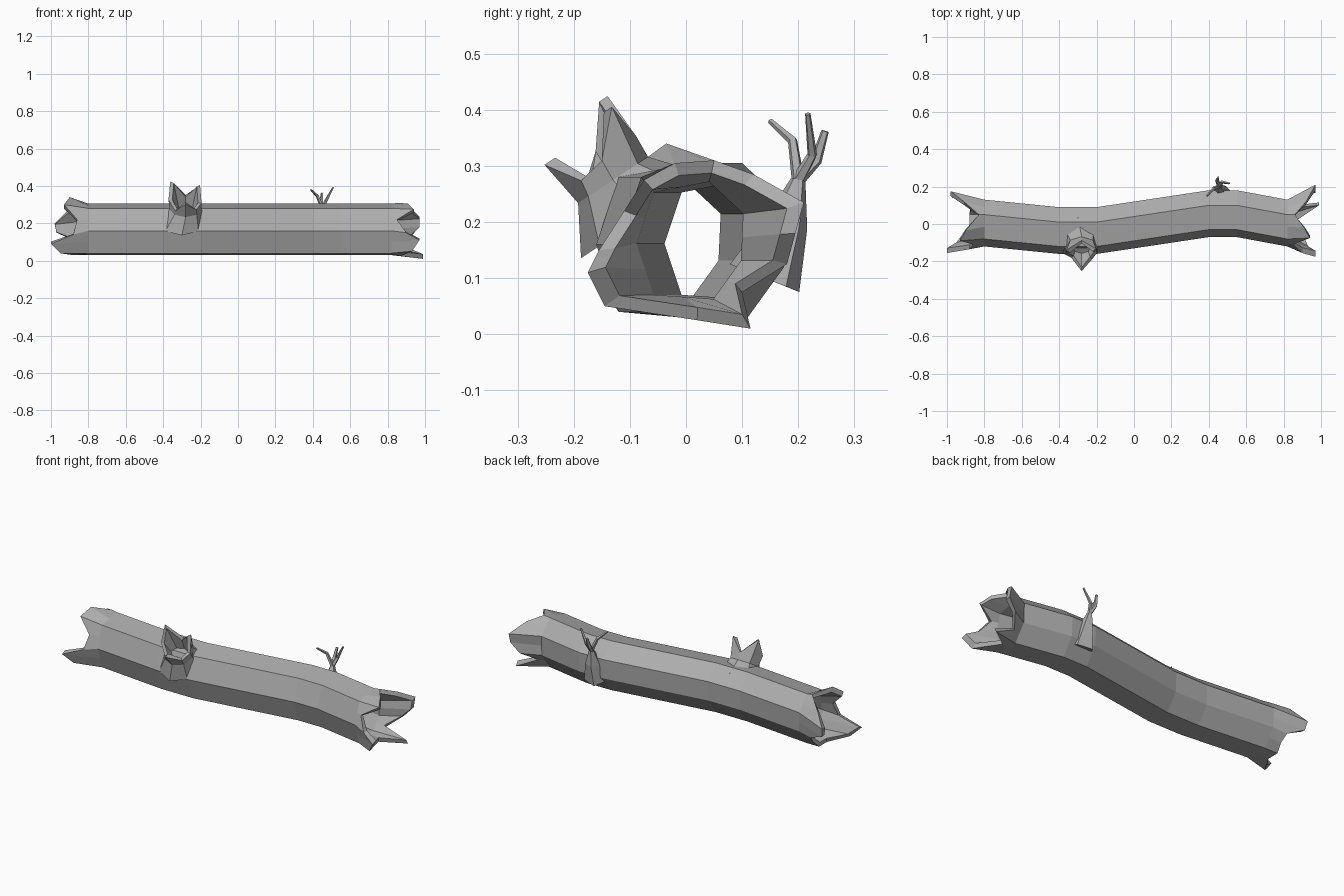
import bpy, bmesh, math
from mathutils import Vector

old = bpy.data.objects.get("Cube")
if old:
    bpy.data.objects.remove(old, do_unlink=True)

bark = bpy.data.materials.new("grey_bark")
bark.use_nodes = True
GREY = (0.42, 0.42, 0.42, 1)
bark.diffuse_color = GREY
bark.node_tree.nodes["Principled BSDF"].inputs["Base Color"].default_value = GREY


def skin(name, rings, closed=False, caps=(True, True)):
    """Join equal-length rings of points with faces; closed joins last to first."""
    bm = bmesh.new()
    loops = [[bm.verts.new(p) for p in ring] for ring in rings]
    pairs = list(zip(loops, loops[1:]))
    if closed:
        pairs.append((loops[-1], loops[0]))
    for a, b in pairs:
        for i in range(len(a)):
            j = (i + 1) % len(a)
            bm.faces.new((a[i], a[j], b[j], b[i]))
    if not closed:
        for loop, cap in zip((loops[0], loops[-1]), caps):
            if cap:
                bm.faces.new(loop)
    bmesh.ops.recalc_face_normals(bm, faces=bm.faces)
    mesh = bpy.data.meshes.new(name)
    bm.to_mesh(mesh)
    bm.free()
    mesh.materials.append(bark)
    obj = bpy.data.objects.new(name, mesh)
    bpy.context.collection.objects.link(obj)
    return obj


def shrink(ring, factor):
    """Pull a ring of points toward the log's axis, keeping x."""
    n = len(ring)
    cy = sum(p[1] for p in ring) / n
    cz = sum(p[2] for p in ring) / n
    return [(x, cy + (y - cy) * factor, cz + (z - cz) * factor) for x, y, z in ring]


# Log cross-section: seven corners with a midpoint on every side
corners = [(-.12, .16), (-.08, .28), (.05, .305), (.13, .23),
           (.125, .12), (.06, .03), (-.08, .04)]
section = []
for i, (y, z) in enumerate(corners):
    ny, nz = corners[(i + 1) % len(corners)]
    section += [(y, z), ((y + ny) / 2, (z + nz) / 2)]

# Splintered rims, starting at the front corner and going over the top
right_rim = [(-.88, -.135, .14), (-.86, -.11, .22), (-.93, -.09, .3), (-.9, -.035, .34),
             (-.83, .05, .31), (-.91, .12, .27), (-.98, .175, .2), (-.97, .165, .15),
             (-.88, .135, .11), (-.87, .1, .07), (-.88, .06, .03), (-.88, -.01, .03),
             (-.95, -.12, .04), (-1, -.155, .09)]
left_rim = [(.9, -.155, .15), (.85, -.11, .22), (.94, -.075, .275), (.91, -.02, .305),
            (.86, .05, .31), (.92, .12, .285), (.97, .21, .235), (.97, .195, .18),
            (.92, .18, .125), (.86, .1, .075), (.99, .115, .01), (.87, .02, .025),
            (.93, -.145, .05), (.97, -.175, .11)]

# Hollow log: outer skin along the bent path, then back through the bore
path = [(-.8, 0), (-.4, -.04), (-.2, -.04), (.4, .05), (.55, .05), (.82, 0)]
body = [[(x, y + bend, z) for y, z in section] for x, bend in path]
outer = [right_rim] + body + [left_rim]
inner = ([shrink(right_rim, .84)] + [shrink(r, .76) for r in body]
         + [shrink(left_rim, .84)])
skin("hollow_log", outer + inner[::-1], closed=True)


# Broken hollow stub on the front upper side
axis = Vector((0, -.55, .83))
across = Vector((1, 0, 0))
upward = Vector((0, .83, .55))


def stub_ring(center, rx, ry, lift=None, flare=0):
    ring = []
    for i in range(8):
        a = math.tau * i / 8
        rise = lift[i] if lift else 0
        grow = 1 + flare * rise
        ring.append(Vector(center) + axis * rise
                    + across * rx * grow * math.cos(a) + upward * ry * grow * math.sin(a))
    return ring


splinters = [0, .07, .0, .09, .02, -.02, .05, -.01]
mouth = (-.28, -.15, .31)
skin("broken_stub", [
    stub_ring((-.3, -.075, .21), .125, .135),
    stub_ring((-.28, -.13, .275), .085, .075),
    stub_ring(mouth, .085, .075, splinters, 4),
    stub_ring(mouth, .066, .056, splinters, 4),
    stub_ring((-.28, -.12, .26), .05, .045),
])


# Thin forked twig on the back
def limb(name, points, radii, sides=5):
    pts = [Vector(p) for p in points]
    rings = []
    for i, p in enumerate(pts):
        d = (pts[min(i + 1, len(pts) - 1)] - pts[max(i - 1, 0)]).normalized()
        u = d.cross(Vector((0, 1, 0))).normalized()
        v = d.cross(u)
        rings.append([p + (u * math.cos(math.tau * k / sides)
                           + v * math.sin(math.tau * k / sides)) * radii[i]
                      for k in range(sides)])
    return skin(name, rings)


fork = (.455, .2, .275)
limb("twig_base", [(.46, .14, .1), (.46, .18, .2), fork], [.07, .04, .014])
limb("twig_inner", [fork, (.425, .19, .345), (.39, .15, .38)], [.012, .009, .005])
limb("twig_outer", [fork, (.47, .225, .32), (.51, .217, .393)], [.012, .009, .005])
limb("twig_back", [fork, (.445, .232, .31), (.45, .248, .362)], [.012, .011, .007])
